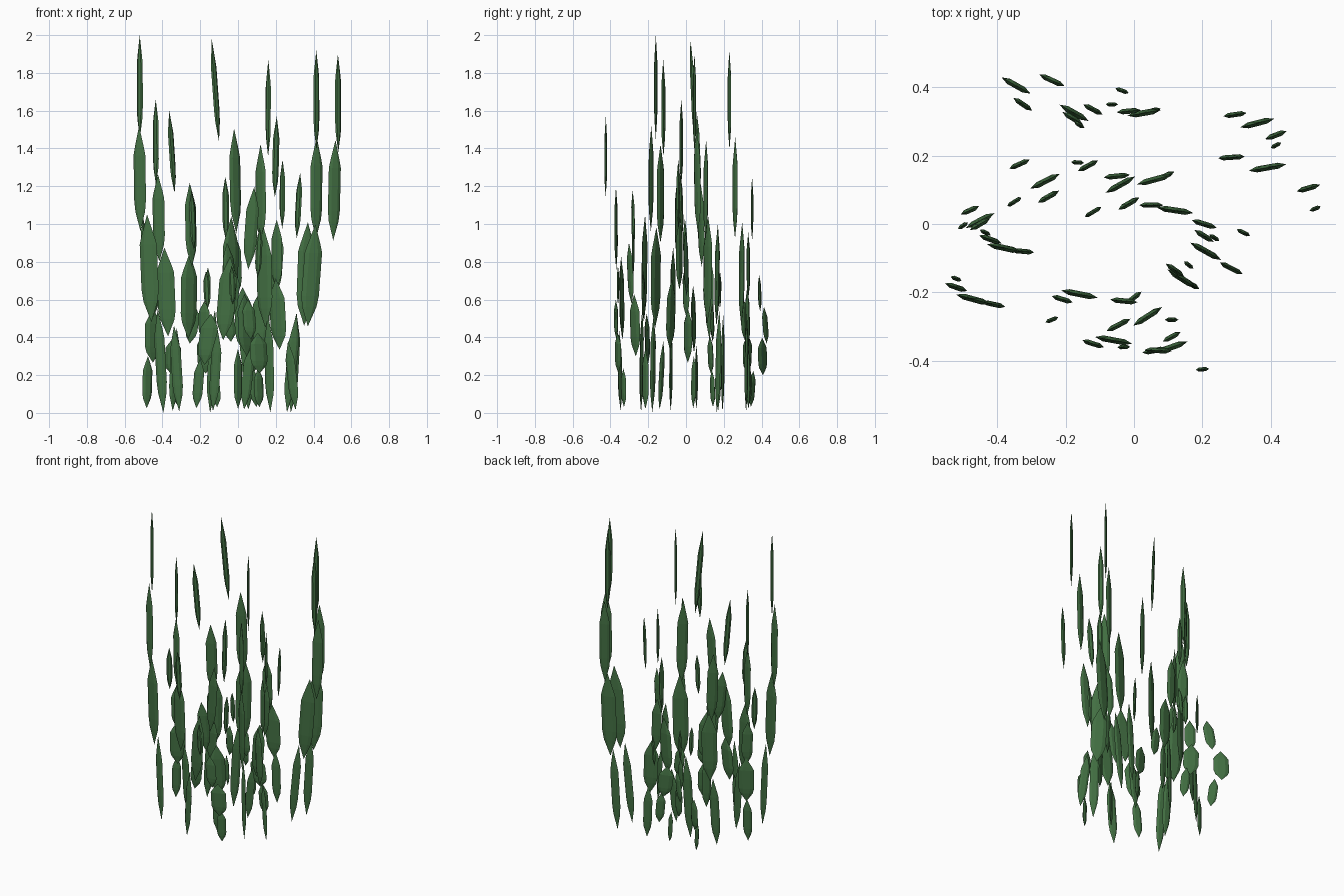
import bpy
import bmesh
import math
from mathutils import Vector

cube = bpy.data.objects.get("Cube")
if cube:
    bpy.data.objects.remove(cube, do_unlink=True)

# Single leaf colour
leaf_green = bpy.data.materials.new("leaf_green")
leaf_green.use_nodes = True
colour = (0.055, 0.16, 0.055, 1)
leaf_green.diffuse_color = colour
leaf_green.node_tree.nodes["Principled BSDF"].inputs["Base Color"].default_value = colour

# Blade outline: (fraction of length, fraction of half width)
OUTLINE = [(0.19, 0.82), (0.3, 1.0), (0.72, 1.0), (0.8, 0.75)]
SIDES = 6
# Each stem: base, broad, upper and tip blades
WIDTHS = [0.055, 0.094, 0.066, 0.034]
THICKNESS = [0.017, 0.02, 0.018, 0.014]
SPANS = [(0, 0.275), (0.24, 0.525), (0.48, 0.76), (0.725, 1)]


def add_blade(bm, bottom, top, width, thickness, across):
    """Flattened six-sided blade, pointed at both ends."""
    through = Vector((-across.y, across.x, 0)) * thickness / 2
    rings = []
    for along, size in OUTLINE:
        centre = bottom.lerp(top, along)
        ring = []
        for i in range(SIDES):
            a = math.tau * i / SIDES
            offset = across * (width / 2 * math.cos(a)) + through * math.sin(a)
            ring.append(bm.verts.new(centre + offset * size))
        rings.append(ring)
    root, point = bm.verts.new(bottom), bm.verts.new(top)
    for i in range(SIDES):
        j = (i + 1) % SIDES
        bm.faces.new((root, rings[0][j], rings[0][i]))
        bm.faces.new((point, rings[-1][i], rings[-1][j]))
        for low, high in zip(rings, rings[1:]):
            bm.faces.new((low[i], low[j], high[j], high[i]))


def stem(name, height, turn, *path, tip_lean=0.04):
    """Chain of four blades; path is in hundredths, turn is first and last angle."""
    bm = bmesh.new()
    points = [Vector((x, y, 0)) / 100 for x, y in path]
    leans = [0.25, 0.2, 0.12, tip_lean]
    base = 0.05 - 0.025 * height
    last = len(points) - 1
    for i, centre in enumerate(points):
        angle = math.radians(turn[0] + (turn[1] - turn[0]) * i / last)
        across = Vector((math.cos(angle), math.sin(angle), 0))
        # Blades lean only within their own flat plane
        before, after = points[max(i - 1, 0)], points[min(i + 1, last)]
        slope = (after - before) / (2 if 0 < i < last else 1)
        lean = across * slope.dot(across) * leans[i]
        low, high = (base + (height - base) * f for f in SPANS[i])
        add_blade(bm, centre - lean + Vector((0, 0, low)),
                  centre + lean + Vector((0, 0, high)),
                  WIDTHS[i], THICKNESS[i], across)
    bmesh.ops.recalc_face_normals(bm, faces=bm.faces)
    mesh = bpy.data.meshes.new(name)
    bm.to_mesh(mesh)
    bm.free()
    mesh.materials.append(leaf_green)
    obj = bpy.data.objects.new(name, mesh)
    bpy.context.collection.objects.link(obj)


# Right side of the clump
stem("right_outer_stem", 2.0, (-12, -22), (-41, -23.5), (-47, -22), (-52, -18.5), (-52, -16))
stem("right_inner_stem", 1.66, (-5, -27), (-32.5, -8), (-38, -7), (-42, -4.5), (-43.5, -2.5))
stem("right_short_stem", 1.03, (24, 34), (-48, 4), (-45, 1), (-45, 0), (-50, -0.5))
stem("right_middle_stem", 1.6, (24, 32), (-33.5, 17.5), (-26, 12.5), (-25, 8), (-35, 6.5),
     tip_lean=0.18)

# Back of the clump
stem("back_low_stem", 0.73, (-34, -20), (-32.5, 35), (-34.5, 40.5), (-24, 42), (-3.5, 39))
stem("back_middle_stem", 0.77, (-28, -32), (-12, 33.5), (-17.5, 32.5), (-18, 31), (-16, 29))
stem("back_centre_stem", 1.25, (15, 0), (5, 33), (3, 32.5), (-1.5, 33), (-6.5, 35))

# Left side of the clump
stem("left_back_stem", 1.92, (8, 27), (29.5, 32), (36, 29.5), (41.5, 26), (41.5, 23))
stem("left_outer_stem", 1.9, (4, 22), (28.5, 19.5), (39, 16.5), (51, 10.5), (53, 4.5),
     tip_lean=0.3)
stem("left_front_stem", 1.34, (-27, -34), (28.5, -13), (21, -8), (20.5, -3.5), (23.5, -4))
stem("left_inner_stem", 1.87, (-30, -38), (16.5, -17.5), (14, -16), (12, -13.5), (16, -12))

# Centre of the clump
stem("centre_tall_stem", 1.98, (28, 31), (-13.5, 17), (-4, 11.5), (-1.5, 6), (-12, 3.5),
     tip_lean=0.22)
stem("centre_low_stem", 0.75, (25, -4), (9, 14), (6, 13), (-5, 14), (-16.5, 18))
stem("centre_left_stem", 1.27, (0, -26), (5, 5.5), (12, 4), (20.5, 0), (32, -2.5),
     tip_lean=0.09)

# Front of the clump
stem("front_inner_stem", 0.98, (-17, 0), (-21, -22), (-16, -20.5), (-3, -22.5), (11, -28))
stem("front_outer_stem", 1.57, (-18, 5), (-12, -35), (-6, -34), (7, -37), (20, -42.5))
stem("front_low_stem", 0.78, (28, 2), (11, -33), (11, -36), (6, -37), (-3, -36))
stem("front_middle_stem", 1.18, (38, 22), (0, -21.5), (4, -27), (-4.5, -29.5), (-24, -28))
